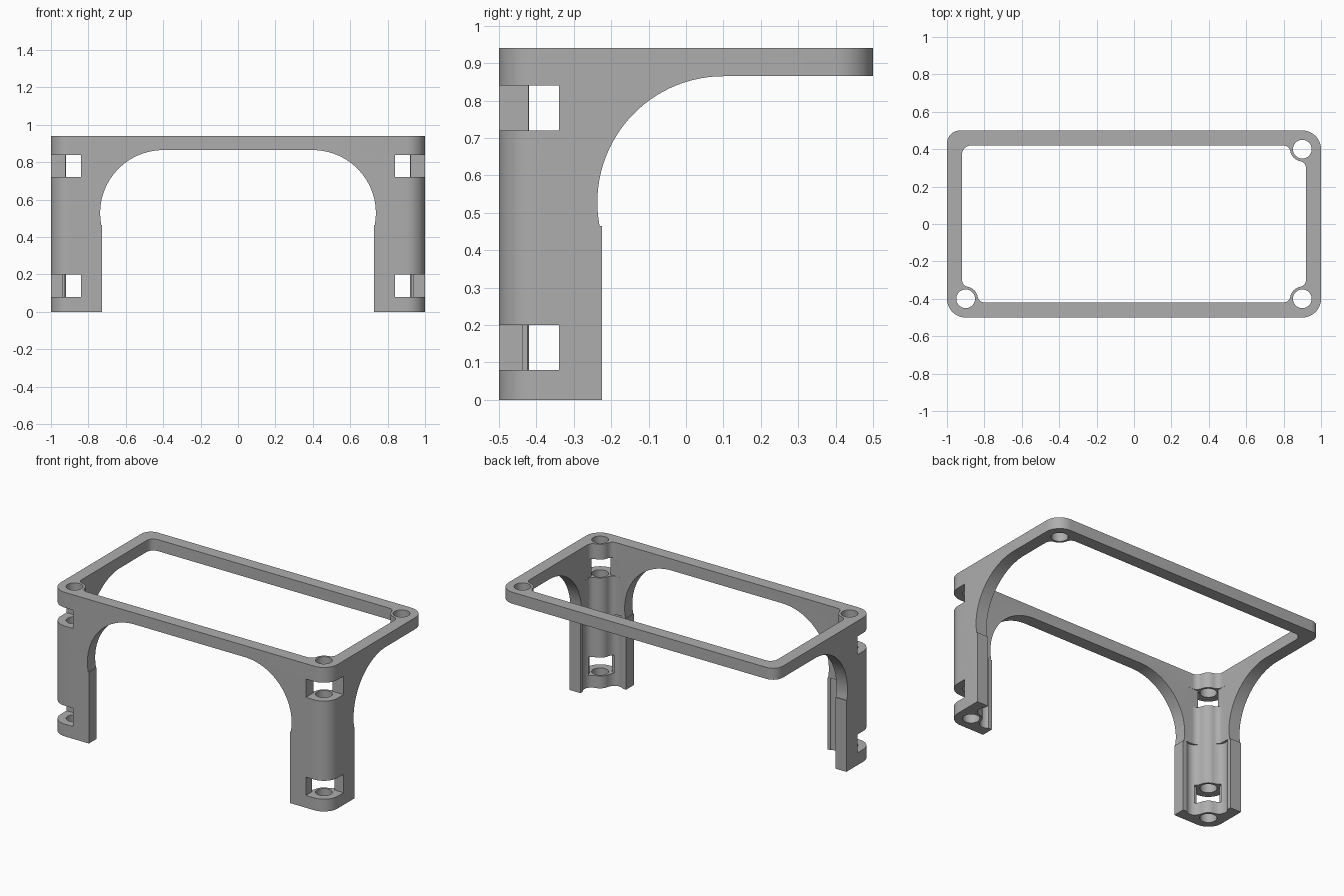
import bpy, bmesh
from math import sin, cos, pi, atan2, hypot, sqrt, radians

cube = bpy.data.objects.get("Cube")
if cube:
    bpy.data.objects.remove(cube, do_unlink=True)

TOP, BAR = 0.94, 0.865            # top of frame, underside of its bars
CX, CY, WALL = 0.9, 0.4, 0.08     # screw centres, wall thickness

grey = bpy.data.materials.new("mid grey")
grey.use_nodes = True
grey.diffuse_color = (0.42, 0.42, 0.42, 1)
grey.node_tree.nodes["Principled BSDF"].inputs["Base Color"].default_value = (0.42, 0.42, 0.42, 1)


def arc(cx, cy, r, a0, a1, n=10):
    return [(cx + r * cos(a0 + (a1 - a0) * i / n),
             cy + r * sin(a0 + (a1 - a0) * i / n)) for i in range(n + 1)]


def prism(name, pts, lo, hi, axis="z"):
    """Extrude a flat outline along one axis."""
    place = {"x": lambda a, b, t: (t, a, b),
             "y": lambda a, b, t: (a, t, b),
             "z": lambda a, b, t: (a, b, t)}[axis]
    bm = bmesh.new()
    ends = [[bm.verts.new(place(a, b, t)) for a, b in pts] for t in (lo, hi)]
    bm.faces.new(ends[0])
    bm.faces.new(ends[1])
    for i in range(len(pts)):
        j = (i + 1) % len(pts)
        bm.faces.new((ends[0][i], ends[0][j], ends[1][j], ends[1][i]))
    bmesh.ops.recalc_face_normals(bm, faces=bm.faces)
    mesh = bpy.data.meshes.new(name)
    bm.to_mesh(mesh)
    bm.free()
    mesh.materials.append(grey)
    obj = bpy.data.objects.new(name, mesh)
    bpy.context.collection.objects.link(obj)
    return obj


def cut(target, cutter):
    cutter.hide_render = True
    mod = target.modifiers.new("cut", "BOOLEAN")
    mod.operation, mod.solver, mod.object = "DIFFERENCE", "EXACT", cutter
    bpy.context.view_layer.objects.active = target
    bpy.ops.object.modifier_apply(modifier=mod.name)
    bpy.data.objects.remove(cutter, do_unlink=True)


def at_corner(local, sx, sy):
    """Local points run from a screw centre towards the middle."""
    return [(sx * (CX - u), sy * (CY - v)) for u, v in local]


def boss_outline(r=0.065, f=0.04, w=-0.02):
    """Screw boss blended into both walls with hollow fillets."""
    v = w + f
    a = sqrt((r + f) ** 2 - v * v)
    t = atan2(v, a)
    first = arc(a, v, f, 1.5 * pi, pi + t, 7)
    middle = arc(0, 0, r, t, pi / 2 - t, 10)[1:-1]
    return first + middle + [(q, p) for p, q in reversed(first)]


# Plan outlines, walked corner by corner
outer, inner = [], []
for k, (sx, sy) in enumerate([(1, 1), (-1, 1), (-1, -1), (1, -1)]):
    plain = (sx, sy) == (-1, 1)
    r = 0.07 if plain else 0.1
    outer += arc(sx * (1 - r), sy * (0.5 - r), r, k * pi / 2, (k + 1) * pi / 2, 12)
    if plain:
        f = 0.05
        inner += arc(sx * (1 - WALL - f), sy * (0.5 - WALL - f), f,
                     k * pi / 2, (k + 1) * pi / 2, 8)
    else:
        pts = at_corner(boss_outline(), sx, sy)
        # alternate corners mirror the outline, so reverse to keep one direction
        inner += pts if sx * sy < 0 else pts[::-1]

frame = prism("corner_leg_frame", outer, 0, TOP)
cut(frame, prism("inside_cutter", inner, -0.1, TOP + 0.1))

# Arched openings: front between the legs, sides open to the back
R = 0.337
ZC = BAR - R
leg_x, leg_y = 0.726, -0.225
quarter = arc(0, 0, R, -0.19, pi / 2, 28)
right = [(leg_x, -0.1), (leg_x, 0.465)] + [(0.4 + a, ZC + b) for a, b in quarter]
front = right + [(-x, z) for x, z in reversed(right)]
cut(frame, prism("front_arch_cutter", front, -1, 1, "y"))
side = [(leg_y, -0.1), (leg_y, 0.465)] + [(0.1 - a, ZC + b) for a, b in quarter]
side += [(1, BAR), (1, -0.1)]
cut(frame, prism("side_arch_cutter", side, -2, 2, "x"))


def slot(w, reach):
    half = [(0.06, -0.2), (0.06, w), (reach, w), (reach, reach)]
    return [(-0.2, -0.2)] + half + [(q, p) for p, q in reversed(half[:-1])]


# Grooves beside the bosses, then the two corner slots of each leg
for sx in (1, -1):
    for gu, gv in ((0.115, 0.016), (0.016, 0.115)):
        groove = at_corner(arc(gu, gv, 0.05, 0, 2 * pi, 28)[:-1], sx, -1)
        cut(frame, prism("groove_cutter", groove, -0.1, 0.47))
    for lo, hi, w, reach in ((0.08, 0.20, -0.036, 0.085), (0.72, 0.84, -0.021, 0.13)):
        cut(frame, prism("slot_cutter", at_corner(slot(w, reach), sx, -1), lo, hi))

# Screw holes
for sx, sy in ((1, 1), (1, -1), (-1, -1)):
    hole = arc(sx * CX, sy * CY, 0.05, 0, 2 * pi, 32)[:-1]
    cut(frame, prism("hole_cutter", hole, -0.1, TOP + 0.1))

bpy.ops.object.select_all(action="DESELECT")
frame.select_set(True)
bpy.context.view_layer.objects.active = frame
bpy.ops.object.shade_smooth_by_angle(angle=radians(30))
